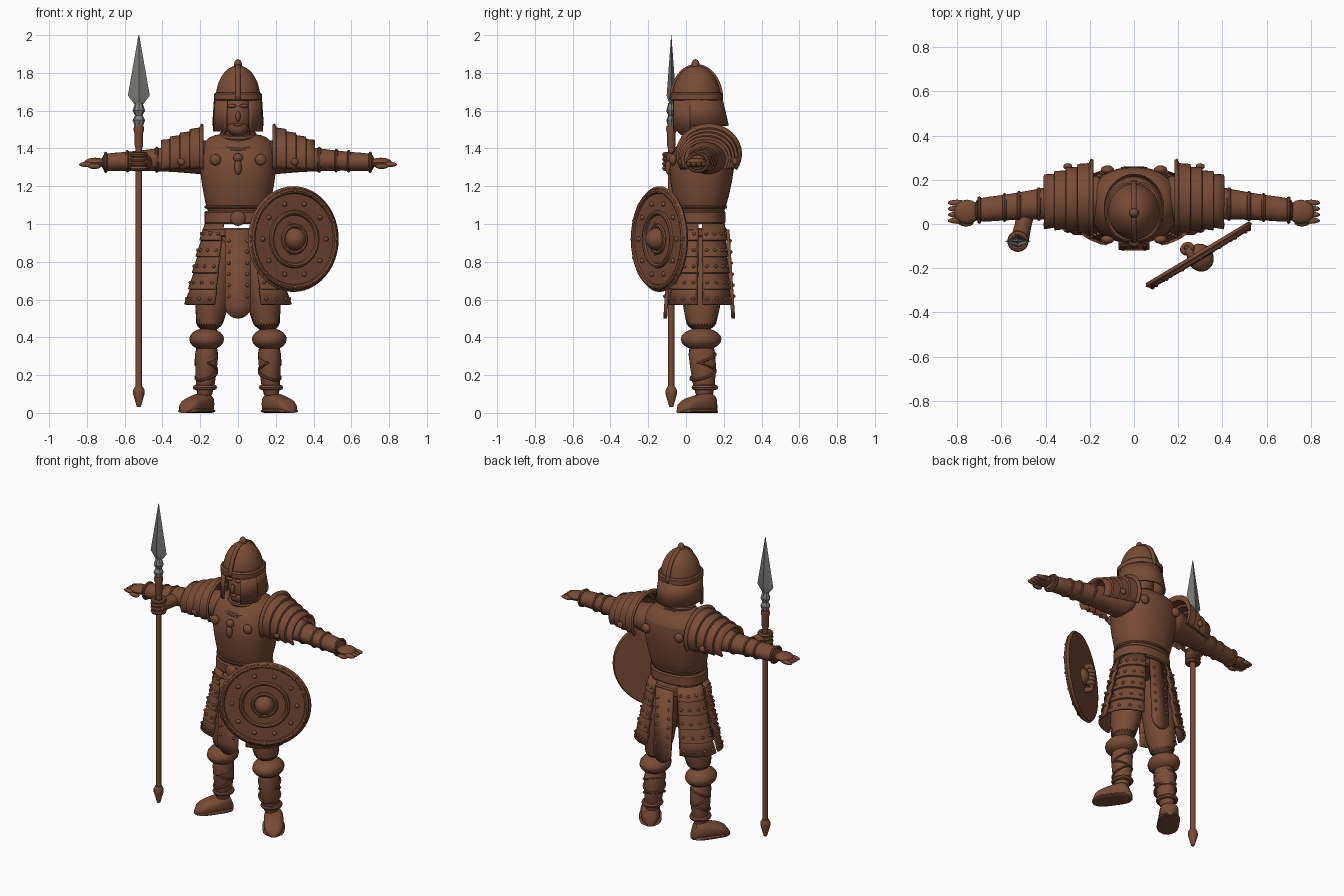
import bpy, bmesh, math
from math import sin, cos, pi, radians
from mathutils import Matrix, Vector

if "Cube" in bpy.data.objects:
    bpy.data.objects.remove(bpy.data.objects["Cube"])


def material(name, colour):
    mat = bpy.data.materials.new(name)
    mat.use_nodes = True
    mat.diffuse_color = colour
    mat.node_tree.nodes["Principled BSDF"].inputs["Base Color"].default_value = colour
    return mat


BROWN = material("clay brown", (0.19, 0.07, 0.036, 1))
GREY = material("spear grey", (0.2, 0.2, 0.19, 1))
SIDES = (("left", 1), ("right", -1))
parts = []


def finish(name, bm, mat=BROWN, smooth=False, thickness=0):
    """Turn a bmesh into a named object with its material and modifiers."""
    bmesh.ops.recalc_face_normals(bm, faces=bm.faces)
    mesh = bpy.data.meshes.new(name)
    bm.to_mesh(mesh)
    bm.free()
    mesh.materials.append(mat)
    ob = bpy.data.objects.new(name, mesh)
    bpy.context.collection.objects.link(ob)
    if thickness:
        solid = ob.modifiers.new("thickness", 'SOLIDIFY')
        solid.thickness, solid.offset = thickness, 0
    if smooth:
        soften = ob.modifiers.new("soften", 'SUBSURF')
        soften.levels = soften.render_levels = 1
    parts.append(ob)
    return ob


def oval(angle, width, depth, power):
    """Point on an ellipse, or on a squarer oval when power exceeds two."""
    c, s = cos(angle), sin(angle)
    return (width * math.copysign(abs(c) ** (2 / power), c),
            depth * math.copysign(abs(s) ** (2 / power), s))


def loft(name, sections, axis='z', sides=28, power=2, arc=None, smooth=False, mat=BROWN):
    """Skin oval sections (x, y, z, width, depth) across an axis; an arc leaves a thick open shell."""
    bm = bmesh.new()
    first, last = arc or (0, 360)
    rings = []
    for x, y, z, width, depth in sections:
        rings.append([])
        for i in range(sides + bool(arc)):
            u, v = oval(radians(first + (last - first) * i / sides), width, depth, power)
            offset = {'x': (0, u, v), 'y': (u, 0, v), 'z': (u, v, 0)}[axis]
            rings[-1].append(bm.verts.new(Vector((x, y, z)) + Vector(offset)))
    for low, high in zip(rings, rings[1:]):
        for i in range(sides):
            j = (i + 1) % len(low)
            bm.faces.new((low[i], low[j], high[j], high[i]))
    if not arc:
        bm.faces.new(rings[0])
        bm.faces.new(rings[-1])
    return finish(name, bm, mat, smooth, 0.014 if arc else 0)


def lumps(name, points, size, mat=BROWN):
    """Group of rounded lumps sharing one size (x, y, z radii)."""
    bm = bmesh.new()
    for point in points:
        place = Matrix.Translation(point) @ Matrix.Diagonal((*size, 1))
        bmesh.ops.create_uvsphere(bm, u_segments=16, v_segments=10, radius=1, matrix=place)
    return finish(name, bm, mat)


def studs(name, points, radius=0.009):
    return lumps(name, points, (radius, radius, radius))


def ring(name, location, radius, minor, tilt=(0, 0, 0), stretch=1):
    bpy.ops.mesh.primitive_torus_add(location=location, rotation=tilt, major_radius=radius,
                                     minor_radius=minor, major_segments=36, minor_segments=8)
    ob = bpy.context.object
    ob.name, ob.scale.y = name, stretch
    ob.data.materials.append(BROWN)
    parts.append(ob)
    return ob


def band(name, y, z, width, depth, height, bevel=0.008):
    """Raised strap around the body."""
    loft(name, [(0, y, z, width, depth), (0, y, z + bevel, width + bevel, depth + bevel),
                (0, y, z + height - bevel, width + bevel, depth + bevel),
                (0, y, z + height, width, depth)], power=2.3)


def flap(name, width, top, bottom, y_top, y_bottom):
    """Hanging tab with a rounded end and a row of studs down each edge."""
    def front(z):
        return y_top + (y_bottom - y_top) * (top - z) / (top - bottom)

    bm = bmesh.new()
    angles = [pi * i / 12 for i in range(13)]
    outline = [(-width, top), (width, top)]
    outline += [(width * cos(a), bottom + width - width * sin(a)) for a in angles]
    bm.faces.new([bm.verts.new((x, front(z), z)) for x, z in outline])
    finish(name, bm, thickness=0.02)
    heights = [top + (bottom - top) * i / 8 for i in range(1, 7)]
    outward = math.copysign(0.01, y_top)
    studs(name + "_studs", [(side * width * 0.7, front(z) + outward, z)
                            for z in heights for name_part, side in SIDES])


# Cuirass, belts and ornaments
loft("cuirass", [(0, 0.07, 1, 0.16, 0.12), (0, 0.08, 1.15, 0.18, 0.15), (0, 0.08, 1.3, 0.21, 0.18),
                 (0, 0.1, 1.41, 0.2, 0.16), (0, 0.11, 1.46, 0.16, 0.11), (0, 0.09, 1.48, 0.1, 0.08)],
     power=2.3, smooth=True)
band("belt", 0.07, 1, 0.17, 0.13, 0.07)
band("lower_belt", 0.07, 0.93, 0.18, 0.14, 0.05)
lumps("belt_buckle", [(0, -0.07, 1.03)], (0.04, 0.02, 0.04))
ring("cuirass_hem", (0, 0.07, 1.09), 0.17, 0.009, stretch=0.83)
ring("collar", (0, 0.06, 1.43), 0.115, 0.014, (0.3, 0, 0))
ring("inner_collar", (0, 0.07, 1.47), 0.085, 0.016, (0.2, 0, 0))
lumps("pendant", [(0, -0.09, 1.3)], (0.02, 0.02, 0.04))
studs("pendant_knob", [(0, -0.08, 1.35)], 0.025)
lumps("chest_discs", [(s * 0.12, -0.07, 1.34) for side, s in SIDES], (0.03, 0.02, 0.03))
lumps("back_discs", [(s * 0.12, 0.245, 1.35) for side, s in SIDES], (0.03, 0.02, 0.03))

# Head
lumps("neck", [(0, 0.07, 1.46)], (0.07, 0.07, 0.07))
lumps("head", [(0, 0.05, 1.57)], (0.08, 0.1, 0.12))
lumps("chin", [(0, 0, 1.51)], (0.055, 0.05, 0.045))
lumps("nose", [(0, -0.055, 1.57)], (0.013, 0.018, 0.03))
lumps("mouth", [(0, -0.047, 1.525)], (0.024, 0.01, 0.008))
lumps("brows", [(s * 0.033, -0.043, 1.625) for side, s in SIDES], (0.025, 0.014, 0.01))

# Helmet
quarter = [pi / 2 * i / 9 for i in range(9)]
loft("helmet_dome", [(0, 0.055, 1.66 + 0.18 * sin(a), 0.12 * cos(a), 0.13 * cos(a))
                     for a in quarter], smooth=True)
lumps("helmet_finial", [(0, 0.05, 1.84)], (0.022, 0.022, 0.033))
band("helmet_rim", 0.055, 1.65, 0.12, 0.13, 0.045)
loft("helmet_ridge", [(x, 0.055, 1.66, 0.135, 0.18) for x in (-0.012, 0.012)], 'x', arc=(0, 180))
loft("neck_guard", [(0, 0.055, 1.67, 0.12, 0.13), (0, 0.07, 1.52, 0.13, 0.15)], arc=(-62, 242))
for side, s in SIDES:
    loft(side + "_cheek_guard", [(0, 0.055, 1.66, 0.122, 0.132), (0, 0.06, 1.49, 0.13, 0.14)],
         arc=(90 - s * 152, 90 - s * 105), sides=8)


# Skirt of overlapping rows, flaring toward the hem
def skirt(t, lift=0):
    return 0, 0.075, 1 - 0.43 * t, 0.17 + 0.1 * t + lift, 0.13 + 0.035 * t + lift


rows = 5
for side, s in SIDES:
    for where, facing in (("front", -1), ("back", 1)):
        name = side + "_" + where + "_skirt"
        limits = [90 - s * (90 - facing * edge) for edge in (2, 69)]
        sections, points = [], []
        for row in range(rows):
            sections += [skirt(row / rows), skirt((row + 0.96) / rows, 0.01)]
            x, y, z, width, depth = skirt((row + 0.6) / rows, 0.013)
            for step in (0.1, 0.35, 0.65, 0.9):
                angle = radians(limits[0] + (limits[1] - limits[0]) * step)
                u, v = oval(angle, width, depth, 2.5)
                points.append((x + u, y + v, z))
        loft(name + "_panel", sections, arc=limits, sides=12, power=2.5)
        studs(name + "_studs", points)
flap("front_flap", 0.07, 0.97, 0.5, -0.08, -0.11)
flap("back_flap", 0.06, 0.97, 0.5, 0.22, 0.25)


def arm(s, t):
    """Section along the outstretched arm, shoulder at zero and wrist at one."""
    radius = 0.05 + 0.055 * (1 - t) ** 2
    return s * (0.13 + 0.6 * t), 0.12 - 0.06 * t, 1.355 - 0.03 * t, radius * 1.1, radius * 0.95


def pauldron(s, t, lift=0):
    """Section of the shoulder armour, inner edge at zero and outer edge at one."""
    return (s * (0.2 + 0.21 * t), 0.12 - 0.02 * t, 1.37 - 0.03 * t,
            0.15 - 0.045 * t + lift, 0.135 - 0.05 * t + lift)


for side, s in SIDES:
    # Sleeved arm and open hand
    loft(side + "_arm", [arm(s, i / 8) for i in range(9)], 'x', smooth=True)
    for t in (0.5, 0.65, 0.76, 0.95):
        x, y, z, width, depth = arm(s, t)
        ring(side + "_sleeve_band", (x, y, z), depth, 0.009, (0, pi / 2, 0), 1.1)
    lumps(side + "_palm", [(s * 0.755, 0.055, 1.325)], (0.06, 0.055, 0.026))
    lumps(side + "_fingers", [(s * 0.8, 0.015 + 0.027 * i, 1.315) for i in range(4)],
          (0.042, 0.014, 0.014))
    lumps(side + "_thumb", [(s * 0.76, 0.005, 1.305)], (0.035, 0.016, 0.014))

    # Shoulder armour of four overlapping plates with a raised collar
    plates = [pauldron(s, -0.05, 0.02)]
    for i in range(4):
        plates += [pauldron(s, i / 4), pauldron(s, (i + 0.95) / 4, 0.012)]
    loft(side + "_pauldron", plates, 'x', arc=(-32, 212))
    lumps(side + "_pauldron_discs", [(s * 0.3, y, 1.33) for y in (-0.025, 0.26)], (0.02, 0.015, 0.02))

    # Trousers, wrapped shin and ankle
    loft(side + "_thigh", [(s * 0.08, 0.08, 0.97, 0.08, 0.1), (s * 0.12, 0.085, 0.7, 0.1, 0.11),
                           (s * 0.16, 0.08, 0.4, 0.08, 0.09)], smooth=True)
    lumps(side + "_knee_puff", [(s * 0.166, 0.08, 0.39)], (0.092, 0.108, 0.06))
    loft(side + "_shin", [(s * 0.166, 0.08, 0.38, 0.07, 0.08), (s * 0.166, 0.09, 0.25, 0.058, 0.07),
                          (s * 0.18, 0.1, 0.05, 0.045, 0.05)], smooth=True)
    for i, lean in enumerate((0.3, -0.3, 0.3)):
        ring(side + "_shin_wrap", (s * 0.168, 0.09, 0.29 - 0.045 * i), 0.058, 0.008,
             (lean, lean * s, 0), 1.15)
    ring(side + "_ankle_cuff", (s * 0.175, 0.1, 0.135), 0.05, 0.014, stretch=1.1)

    # Boot and sole, turned outward
    turn = Matrix.Translation((s * 0.19, 0.1, 0)) @ Matrix.Rotation(s * radians(35), 4, 'Z')
    for name, width, heel, toe in (("_boot", 0.056, 0.06, 0.03), ("_sole", 0.064, 0.012, 0.012)):
        sections = []
        for i in range(11):
            t = i / 10
            full = (1.1 - (2 * t - 1) ** 4) ** 0.5
            height = (heel + (toe - heel) * t) * full
            sections.append((0, 0.07 - 0.24 * t, height, width * full, height))
        boot = loft(side + name, sections, 'y', power=2.7)
        boot.matrix_basis = turn

# Spear and the fist that grips it
spear_x, spear_y = -0.525, -0.078


def spear(name, profile, sides=12, flatness=1, mat=BROWN):
    loft(name, [(spear_x, spear_y, z, r, r * flatness) for z, r in profile], sides=sides, mat=mat)


spear("spear_shaft", [(0.1, 0.017), (1.45, 0.017)])
spear("spear_collar", [(1.4, 0.018), (1.42, 0.023), (1.48, 0.023), (1.5, 0.028), (1.52, 0.025)])
spear("spear_butt", [(0.03, 0.01), (0.1, 0.03), (0.12, 0.03), (0.14, 0.02)])
spear("spear_socket", [(1.51, 0.02), (1.55, 0.033), (1.575, 0.02), (1.6, 0.033), (1.64, 0.02)],
      sides=8, flatness=0.8, mat=GREY)
spear("spear_blade", [(1.63, 0.02), (1.68, 0.058), (2, 0.002)], sides=4, flatness=0.42, mat=GREY)
loft("spear_wrist", [(-0.48, 0.09, 1.33, 0.05, 0.045), (-0.5, 0, 1.33, 0.035, 0.035),
                     (-0.52, -0.08, 1.33, 0.046, 0.044), (-0.52, -0.11, 1.33, 0.035, 0.035)],
     'y', smooth=True)
for i in range(4):
    ring("spear_finger", (spear_x, spear_y, 1.295 + 0.024 * i), 0.034, 0.014)


# Round shield with boss, raised rings, studs and grip
def circle(radius, depth, count):
    angles = [2 * pi * i / count for i in range(count)]
    return [(radius * cos(a), depth, radius * sin(a)) for a in angles]


upright = (pi / 2, 0, 0)
shield = [
    loft("shield_plate", [(0, y, 0, r, r) for y, r in
                          ((0.008, 0.27), (-0.006, 0.28), (-0.015, 0.27))], 'y', sides=48),
    ring("shield_rim", (0, -0.013, 0), 0.255, 0.015, upright),
    ring("shield_middle_ring", (0, -0.015, 0), 0.14, 0.014, upright),
    ring("shield_boss_ring", (0, -0.018, 0), 0.07, 0.012, upright),
    lumps("shield_boss", [(0, -0.02, 0)], (0.06, 0.065, 0.06)),
    studs("shield_studs", circle(0.195, -0.017, 10), 0.013),
    studs("shield_rim_studs", circle(0.255, -0.024, 16)),
    lumps("shield_grip", [(-0.03, 0.05, 0)], (0.014, 0.014, 0.1)),
    lumps("shield_grip_mounts", [(-0.03, 0.02, s * 0.08) for side, s in SIDES], (0.018, 0.04, 0.018)),
    lumps("shield_fist", [(-0.03, 0.045, 0.026 * i - 0.04) for i in range(4)], (0.034, 0.03, 0.018)),
]
stance = Matrix.Translation((0.29, -0.135, 0.92)) @ Matrix.Rotation(radians(31), 4, 'Z')
for ob in shield:
    ob.matrix_basis = stance @ ob.matrix_basis

# Smooth shading with sharp edges kept
bpy.ops.object.select_all(action='DESELECT')
for ob in parts:
    ob.select_set(True)
bpy.context.view_layer.objects.active = parts[0]
bpy.ops.object.shade_smooth_by_angle(angle=radians(35))
